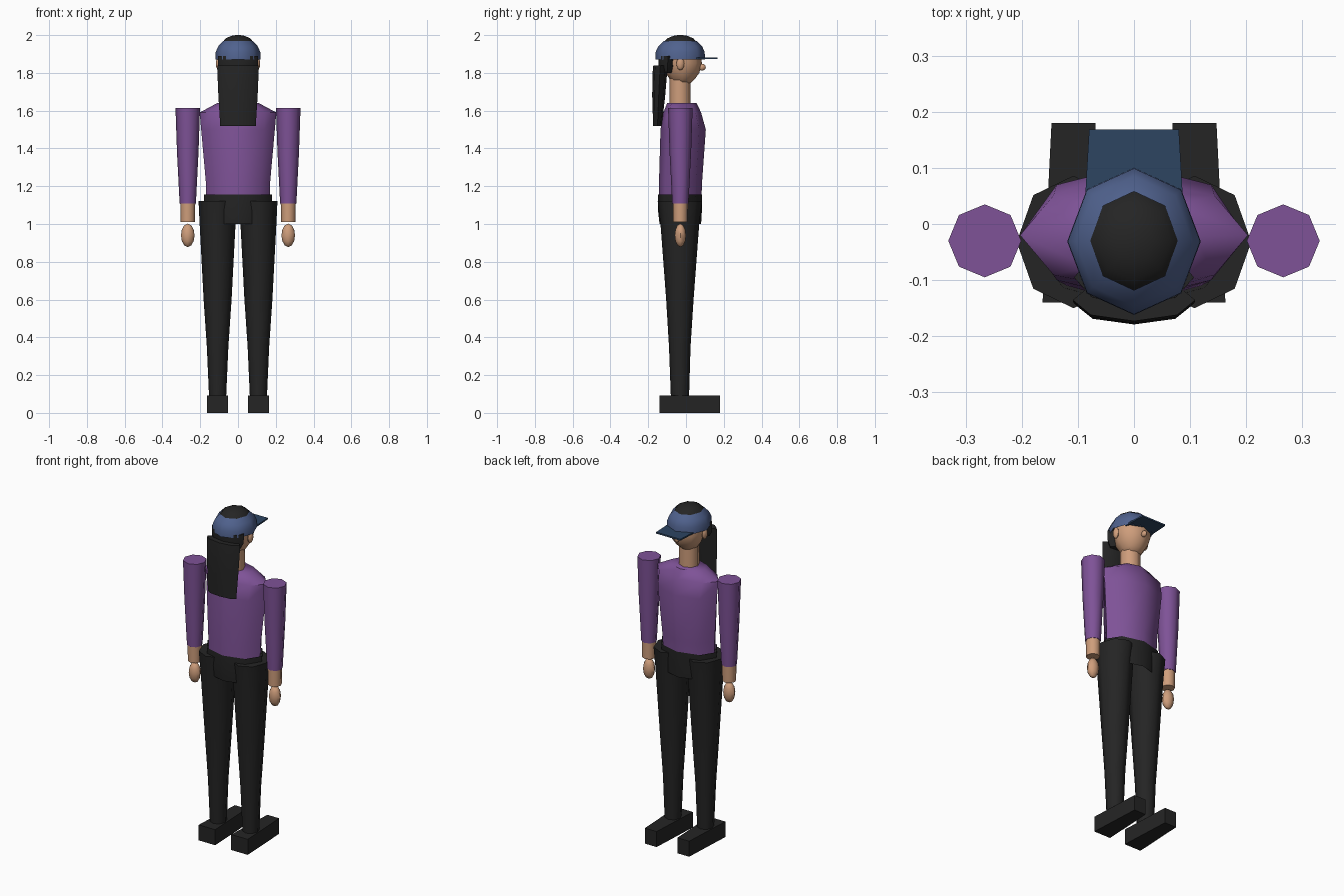
import bpy, bmesh, math

if "Cube" in bpy.data.objects:
    bpy.data.objects.remove(bpy.data.objects["Cube"])


def material(name, rgb):
    m = bpy.data.materials.new(name)
    m.diffuse_color = (*rgb, 1)
    m.use_nodes = True
    m.node_tree.nodes["Principled BSDF"].inputs["Base Color"].default_value = m.diffuse_color
    return m


PURPLE = material("purple shirt", (0.21, 0.085, 0.31))
BLUE = material("blue cap", (0.08, 0.122, 0.27))
NAVY = material("navy brim", (0.026, 0.058, 0.12))
SKIN = material("skin", (0.62, 0.34, 0.2))
BLACK = material("black", (0.018, 0.018, 0.018))


def finish(name, bm, mat):
    bmesh.ops.recalc_face_normals(bm, faces=bm.faces)
    me = bpy.data.meshes.new(name)
    bm.to_mesh(me)
    bm.free()
    me.materials.append(mat)
    ob = bpy.data.objects.new(name, me)
    bpy.context.collection.objects.link(ob)
    bpy.ops.object.select_all(action='DESELECT')
    ob.select_set(True)
    bpy.context.view_layer.objects.active = ob
    bpy.ops.object.shade_smooth_by_angle(angle=math.radians(50))
    return ob


def loft(name, rings, mat, cx=0, bottom=True, top=True, sides=8):
    """Stack of elliptical rings, each (z, half width in x, min y, max y)."""
    bm = bmesh.new()
    loops = []
    for z, rx, y0, y1 in rings:
        cy, ry = (y0 + y1) / 2, (y1 - y0) / 2
        angles = [2 * math.pi * i / sides for i in range(sides)]
        loops.append([bm.verts.new((cx + rx * math.cos(a), cy + ry * math.sin(a), z)) for a in angles])
    for a, b in zip(loops, loops[1:]):
        for i in range(sides):
            j = (i + 1) % sides
            bm.faces.new((a[i], a[j], b[j], b[i]))
    if bottom:
        bm.faces.new(loops[0])
    if top:
        bm.faces.new(loops[-1])
    return finish(name, bm, mat)


def ellipsoid(name, centre, radii, mat):
    bm = bmesh.new()
    bmesh.ops.create_uvsphere(bm, u_segments=8, v_segments=6, radius=1)
    for v in bm.verts:
        v.co = [c + r * p for c, r, p in zip(centre, radii, v.co)]
    return finish(name, bm, mat)


def box(name, cx, y0, y1, z0, z1, back, front, mat):
    """Box along y whose half width changes from back to front."""
    bm = bmesh.new()
    bmesh.ops.create_cube(bm, size=2)
    for v in bm.verts:
        w = front if v.co.y > 0 else back
        v.co = (cx + v.co.x * w, y1 if v.co.y > 0 else y0, z1 if v.co.z > 0 else z0)
    return finish(name, bm, mat)


# Body
loft("torso", [(1.14, 0.168, -0.143, 0.082), (1.22, 0.17, -0.143, 0.085),
               (1.5, 0.195, -0.135, 0.105), (1.59, 0.203, -0.12, 0.08),
               (1.64, 0.11, -0.1, 0.056)], PURPLE)
loft("hips", [(1.0, 0.165, -0.14, 0.08), (1.07, 0.178, -0.148, 0.084),
              (1.155, 0.18, -0.147, 0.086)], BLACK, bottom=False, top=False)
loft("neck", [(1.62, 0.056, -0.088, 0.024), (1.78, 0.056, -0.088, 0.024)], SKIN)

# Head
loft("head", [(1.738, 0.035, -0.06, 0.015), (1.765, 0.065, -0.085, 0.045),
              (1.8, 0.088, -0.108, 0.07), (1.85, 0.104, -0.125, 0.084),
              (1.9, 0.1, -0.125, 0.08)], SKIN)
ellipsoid("nose", (0, 0.085, 1.83), (0.014, 0.02, 0.018), SKIN)

# Hair
loft("hair_crown", [(1.89, 0.105, -0.14, 0.08), (1.955, 0.087, -0.125, 0.065),
                    (1.982, 0.066, -0.1, 0.04), (1.996, 0.036, -0.068, 0.008),
                    (2.0, 0.012, -0.042, -0.018)], BLACK)
loft("hair_back", [(1.8, 0.085, -0.14, -0.06), (1.835, 0.105, -0.145, -0.05),
                   (1.89, 0.107, -0.145, -0.045)], BLACK)
loft("ponytail", [(1.52, 0.094, -0.174, -0.128), (1.68, 0.104, -0.179, -0.11),
                  (1.8, 0.109, -0.177, -0.1), (1.84, 0.109, -0.173, -0.098)], BLACK)

# Cap
loft("cap", [(1.872, 0.119, -0.162, 0.1), (1.91, 0.118, -0.161, 0.099),
             (1.942, 0.104, -0.146, 0.085), (1.969, 0.078, -0.118, 0.058)],
     BLUE, bottom=False, top=False)
box("cap_brim", 0, 0.03, 0.168, 1.873, 1.882, 0.088, 0.08, NAVY)

# Limbs and ears on both sides
for side, s in (("left", -1), ("right", 1)):
    ellipsoid(side + "_ear", (s * 0.103, -0.03, 1.848), (0.014, 0.021, 0.034), SKIN)
    loft(side + "_sleeve", [(1.108, 0.043, -0.073, 0.013), (1.38, 0.057, -0.087, 0.027),
                            (1.615, 0.065, -0.095, 0.035)], PURPLE, s * 0.266)
    loft(side + "_wrist", [(1.01, 0.038, -0.068, 0.008), (1.12, 0.04, -0.07, 0.01)],
         SKIN, s * 0.266)
    ellipsoid(side + "_hand", (s * 0.266, -0.03, 0.94), (0.036, 0.03, 0.062), SKIN)
    loft(side + "_leg", [(0.08, 0.045, -0.08, 0.016), (0.35, 0.057, -0.09, 0.024),
                         (0.6, 0.074, -0.105, 0.04), (1.0, 0.095, -0.135, 0.07),
                         (1.122, 0.101, -0.15, 0.086)], BLACK, s * 0.108)
    box(side + "_shoe", s * 0.108, -0.14, 0.18, 0, 0.093, 0.055, 0.039, BLACK)
